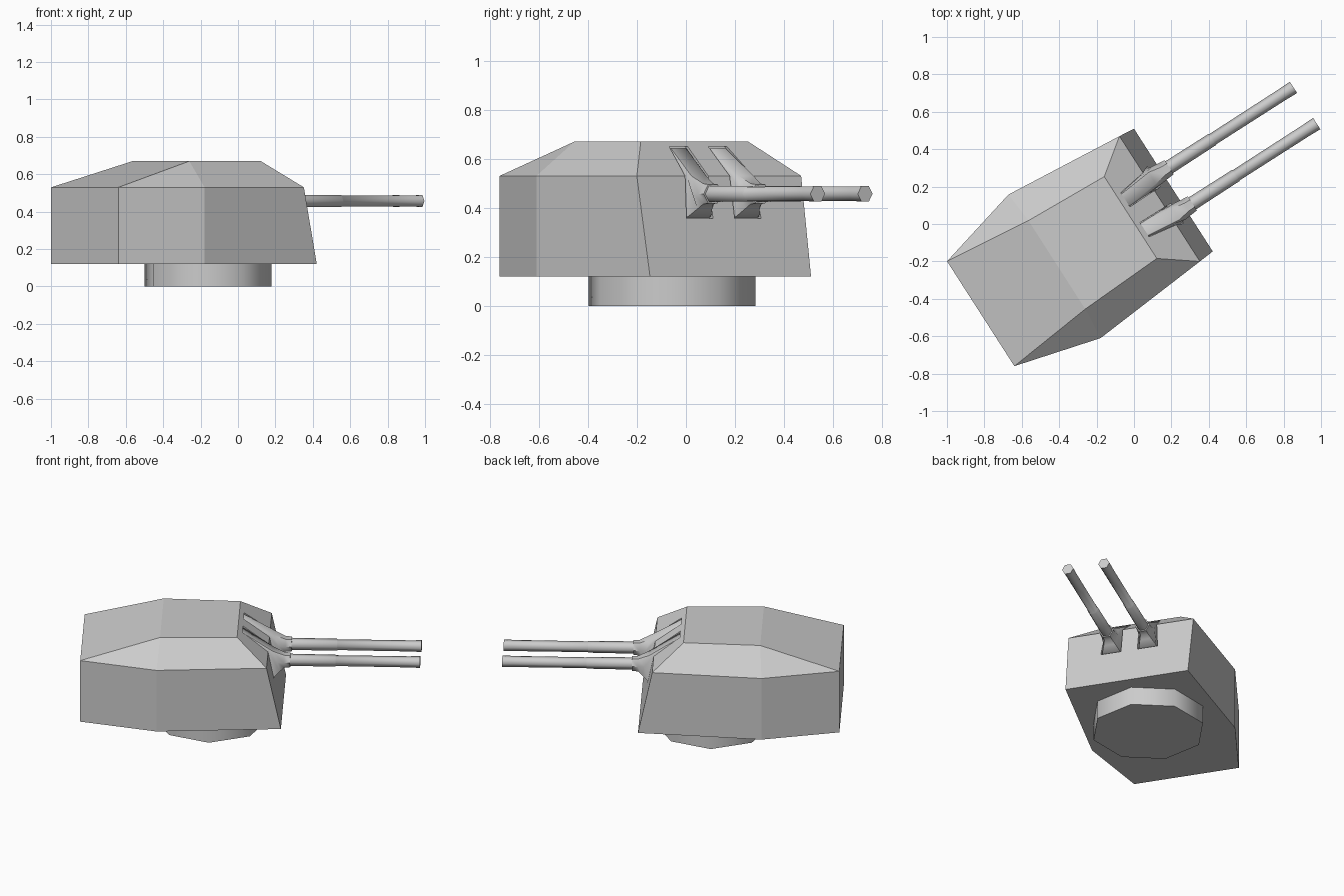
import bpy, bmesh
from math import radians, cos, sin, pi
from mathutils import Matrix

if "Cube" in bpy.data.objects:
    bpy.data.objects.remove(bpy.data.objects["Cube"])

# Everything is built along local +x (gun direction), then turned into place
PLACE = Matrix.Translation((-0.021, 0.033, 0)) @ Matrix.Rotation(radians(32.7), 4, 'Z')
GUN_Z = 0.457


def make(name, verts, faces, smooth=0):
    mesh = bpy.data.meshes.new(name)
    mesh.from_pydata(verts, [], faces)
    bm = bmesh.new()
    bm.from_mesh(mesh)
    bmesh.ops.recalc_face_normals(bm, faces=bm.faces)
    bm.to_mesh(mesh)
    bm.free()
    ob = bpy.data.objects.new(name, mesh)
    bpy.context.collection.objects.link(ob)
    ob.matrix_world = PLACE
    if smooth:
        bpy.ops.object.select_all(action='DESELECT')
        ob.select_set(True)
        bpy.context.view_layer.objects.active = ob
        bpy.ops.object.shade_smooth_by_angle(angle=radians(smooth))
    return ob


def loft(name, rings, smooth=0):
    """Skin six-point rings, each end closed by two planar quads."""
    verts = [p for r in rings for p in r]
    faces = []
    for k in range(len(rings) - 1):
        for i in range(6):
            j = (i + 1) % 6
            faces.append((6*k+i, 6*k+j, 6*k+6+j, 6*k+6+i))
    for b in (0, 6 * (len(rings) - 1)):
        faces += [(b, b+1, b+2, b+3), (b+3, b+4, b+5, b)]
    return make(name, verts, faces, smooth)


def hexagon(x, y, r):
    return [(x, y + r*cos(i*pi/3), GUN_Z + r*sin(i*pi/3)) for i in range(6)]


def slot(side, dx, grow):
    """Folded opening outline following the sloped front plates."""
    def row(x, off, half, z):
        c, h = side * off, half + grow
        return (x + dx, c + h, z), (x + dx, c - h, z)
    tr, tl = row(0.036, 0.095, 0.041, 0.645 + grow)
    r, l = row(0.190, 0.108, 0.052, 0.53)
    br, bl = row(0.225, 0.1165, 0.060, 0.36 - grow)
    return [r, tr, tl, l, bl, br]


# Armoured house: floor, shoulder line, then roof
plan = [(-0.949, 0.333), (-0.48, 0.456), (0.275, 0.390)]
shoulder = plan[:2] + [(0.188, 0.398)]
roof = [(-0.465, 0.281), (0.003, 0.26)]


def ring(half, z):
    return [(x, y, z) for x, y in half] + [(x, -y, z) for x, y in reversed(half)]


verts = ring(plan, 0.12) + ring(shoulder, 0.53) + ring(roof, 0.67)
faces = [(0, 1, 2, 3, 4, 5)] + [(i, (i+1) % 6, 6+(i+1) % 6, 6+i) for i in range(6)]
faces += [(6, 7, 12), (7, 8, 13, 12), (8, 9, 14, 13), (9, 10, 15, 14),
          (10, 11, 15), (11, 6, 12, 15), (12, 13, 14, 15)]
house = make("turret_house", verts, faces)

# Octagonal base ring
ped = [(-0.166 + 0.348*cos(i*pi/4), 0.348*sin(i*pi/4)) for i in range(8)]
make("base_ring", [(x, y, z) for z in (0, 0.125) for x, y in ped],
     [tuple(range(8)), tuple(range(8, 16))] +
     [(i, (i+1) % 8, 8+(i+1) % 8, 8+i) for i in range(8)], 50)

for side, label in ((1, "left"), (-1, "right")):
    # Recessed gun port
    cutter = loft("port_cutter_" + label, [slot(side, -0.025, 0.004), slot(side, 0.08, 0.004)])
    cutter.hide_render = True
    cutter.hide_viewport = True
    cut = house.modifiers.new("port_" + label, 'BOOLEAN')
    cut.operation = 'DIFFERENCE'
    cut.solver = 'EXACT'
    cut.object = cutter

    # Blast bag sweeping from the port to a collar round the gun
    y = side * 0.115
    mid = [(0.245, y + 0.053, 0.462), (0.215, y + 0.036, 0.530), (0.215, y - 0.036, 0.530),
           (0.245, y - 0.053, 0.462), (0.260, y - 0.036, 0.395), (0.260, y + 0.036, 0.395)]
    loft("blast_bag_" + label,
         [slot(side, -0.028, 0), slot(side, -0.003, -0.004), mid,
          hexagon(0.285, y, 0.048), hexagon(0.322, y, 0.045)], 50)

    # Barrel with a thicker rear sleeve
    loft("barrel_" + label,
         [hexagon(x, y, r) for x, r in
          ((0.24, 0.038), (0.597, 0.036), (0.60, 0.033), (1.04, 0.034), (1.112, 0.036))], 65)
